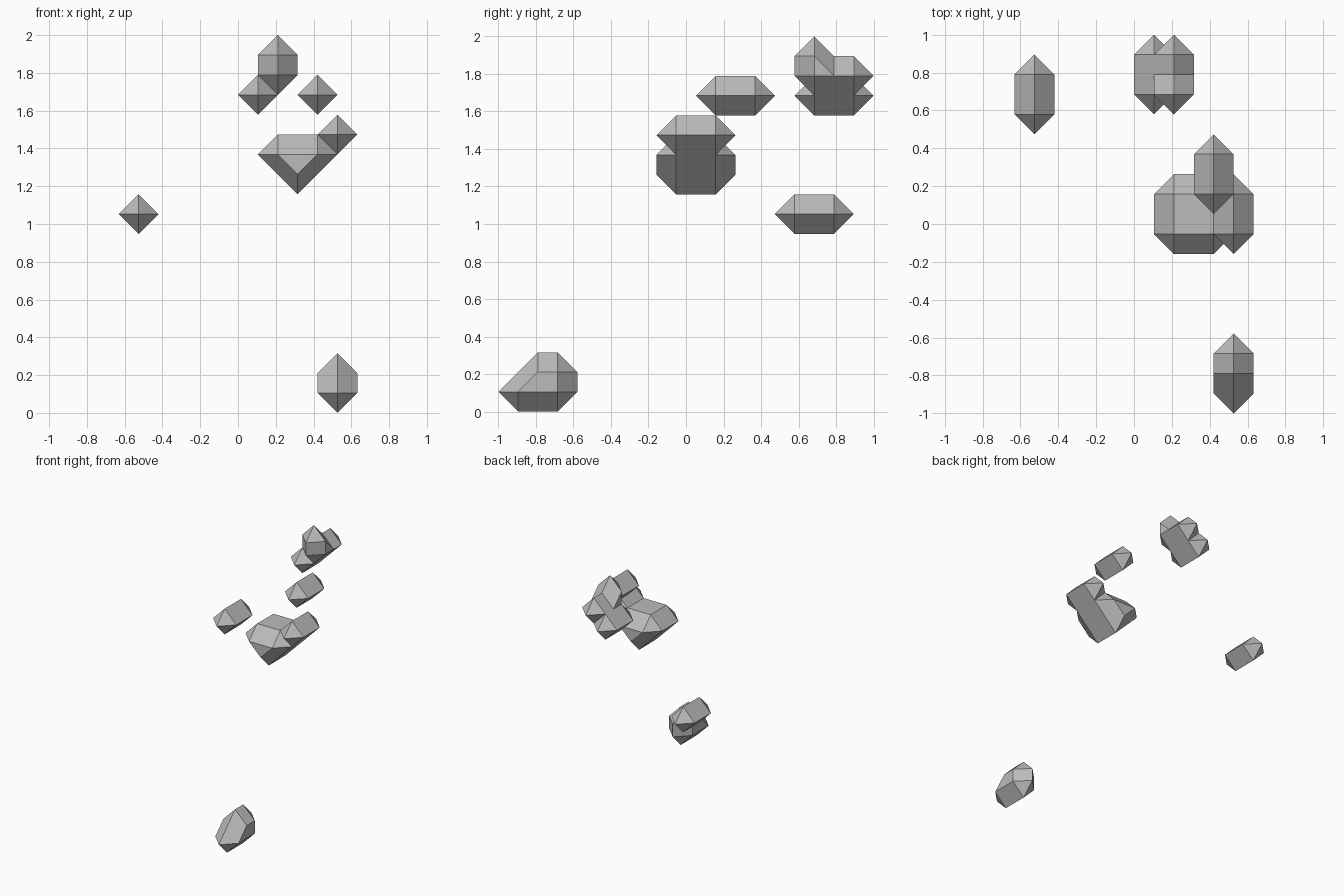
import bpy
import bmesh
from mathutils import Vector

cube = bpy.data.objects.get("Cube")
if cube:
    bpy.data.objects.remove(cube, do_unlink=True)

U = 2 / 19  # spacing of the lattice the stones are cut on

stone = bpy.data.materials.new("stone_grey")
stone.use_nodes = True
colour = (0.5, 0.5, 0.5, 1)
stone.diffuse_color = colour
stone.node_tree.nodes["Principled BSDF"].inputs["Base Color"].default_value = colour


def crystal(name, *centres):
    """Faceted stone: the hull of octahedra placed at lattice centres."""
    bm = bmesh.new()
    points = set()
    for c in centres:
        for axis in range(3):
            for side in (-1, 1):
                p = list(c)
                p[axis] += side
                points.add(tuple(p))
    for p in sorted(points):
        bm.verts.new(Vector(p) * U)
    bmesh.ops.convex_hull(bm, input=bm.verts[:])
    loose = [v for v in bm.verts if not v.link_faces]
    bmesh.ops.delete(bm, geom=loose, context='VERTS')
    # Merge coplanar triangles into clean facets
    bmesh.ops.dissolve_limit(bm, angle_limit=0.01, verts=bm.verts[:], edges=bm.edges[:])
    bmesh.ops.recalc_face_normals(bm, faces=bm.faces[:])
    mesh = bpy.data.meshes.new(name)
    bm.to_mesh(mesh)
    bm.free()
    mesh.materials.append(stone)
    obj = bpy.data.objects.new(name, mesh)
    bpy.context.collection.objects.link(obj)
    return obj


def bar(name, x, z, y0, y1):
    return crystal(name, (x, y0, z), (x, y1, z))


# Small elongated stones
bar("left_floating_stone", -5, 10, 5.5, 7.5)
bar("upper_floating_stone", 4, 16, 1.5, 3.5)
bar("top_lower_stone", 1, 16, 6.5, 8.5)

# Highest stone: a long base with a raised front end
bar("top_stone_base", 2, 17, 6.5, 8.5)
crystal("top_stone_peak", (2, 6.5, 17), (2, 6.5, 18), (2, 7.5, 17))

# Large middle stone with a smaller one on its shoulder
crystal("middle_boulder", *[(x, y, z) for y in (-0.5, 1.5)
                            for x, z in ((2, 13), (4, 13), (3, 12))])
bar("boulder_shoulder_stone", 5, 14, -0.5, 1.5)

# Lowest stone with a sloping front
crystal("ground_stone", *[(5, y, z) for y, z in
                          ((-8.5, 1), (-6.5, 1), (-7.5, 2), (-6.5, 2))])
